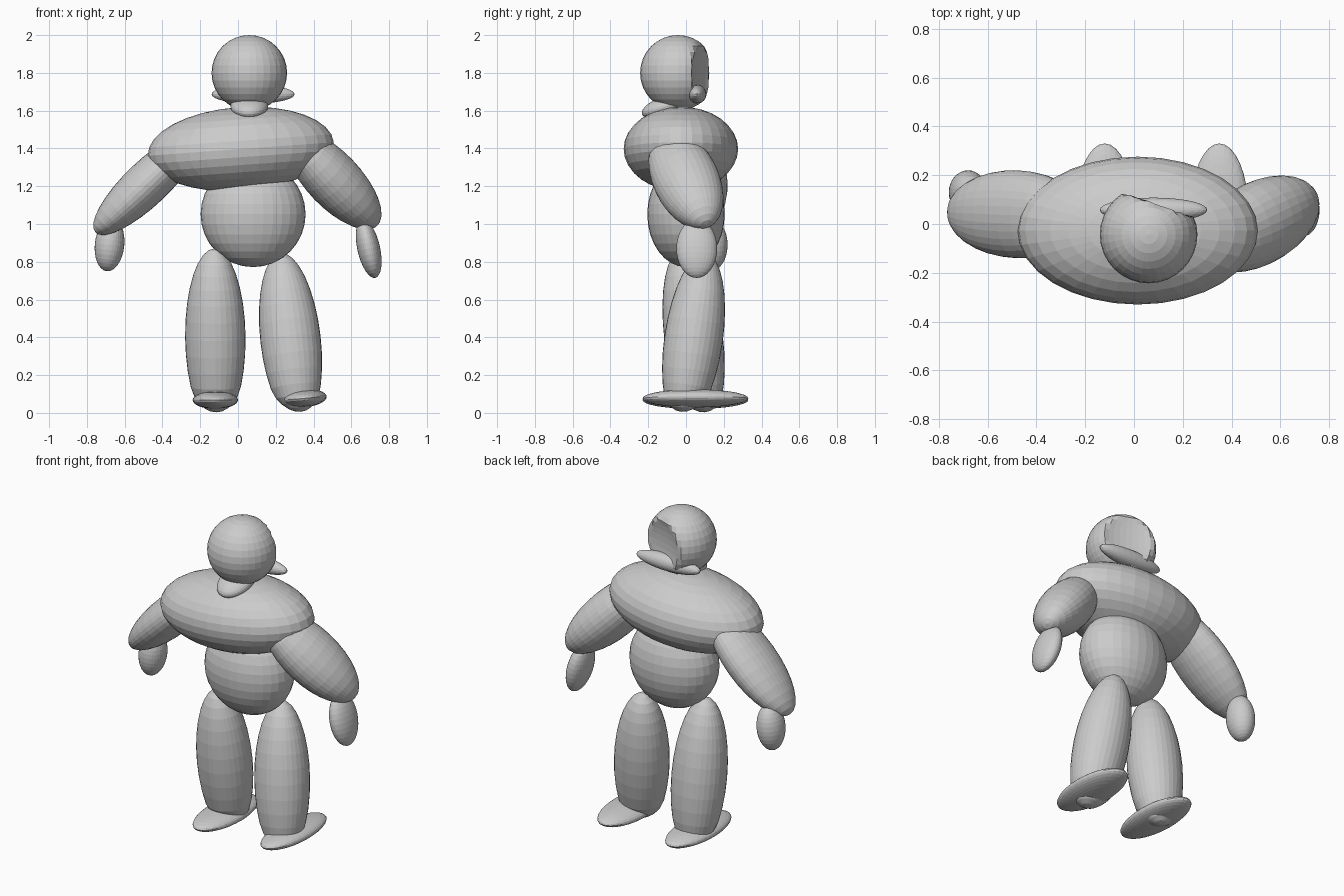
import bpy, bmesh
from mathutils import Vector, Matrix

if "Cube" in bpy.data.objects:
    bpy.data.objects.remove(bpy.data.objects["Cube"])

grey = bpy.data.materials.new("clay grey")
grey.diffuse_color = (0.6, 0.6, 0.6, 1)
grey.use_nodes = True
grey.node_tree.nodes["Principled BSDF"].inputs["Base Color"].default_value = grey.diffuse_color


def ellipsoid(name, center, axis, rx, ry, deform=None):
    """Flat-shaded ellipsoid; axis is its upright half-axis vector."""
    axis = Vector(axis)
    rot = Vector((0, 0, 1)).rotation_difference(axis).to_matrix().to_4x4()
    mat = Matrix.Translation(center) @ rot @ Matrix.Diagonal((rx, ry, axis.length, 1))
    bm = bmesh.new()
    bmesh.ops.create_uvsphere(bm, u_segments=32, v_segments=16, radius=1, matrix=mat)
    if deform:
        for v in bm.verts:
            deform(v.co)
    mesh = bpy.data.meshes.new(name)
    bm.to_mesh(mesh)
    bm.free()
    mesh.materials.append(grey)
    obj = bpy.data.objects.new(name, mesh)
    bpy.context.collection.objects.link(obj)
    return obj


HEAD = Vector((0.06, -0.043, 1.8))
DENT = Vector((0.33, 0.94, 0)).normalized()


def dent_back(co):
    # press the back of the head into a shallow dish
    over = (co - HEAD).dot(DENT) - 0.13
    if over > 0:
        co -= DENT * over * 1.3


def squash_sole(co):
    # flatten the lower end of the leg
    if co.z < 0.1:
        co.z = 0.1 - (0.1 - co.z) * 0.57


# Head, neck and the roll behind the head
ellipsoid("head", HEAD, (0, 0, 0.2), 0.2, 0.2, dent_back)
ellipsoid("neck", (0.06, -0.10, 1.625), (0, -0.017, 0.052), 0.1, 0.14)
ellipsoid("nape_roll", (0.08, 0.058, 1.687), (0, 0, 0.05), 0.22, 0.05)

# Trunk
ellipsoid("chest", (0.015, -0.027, 1.397), (-0.016, 0, 0.221), 0.493, 0.303)
ellipsoid("belly", (0.08, 0.0, 1.052), (0, 0, 0.28), 0.278, 0.205)

# Arms and hands
ellipsoid("left_arm", (-0.48, 0.04, 1.217), (0.275, -0.01, 0.262), 0.118, 0.18)
ellipsoid("right_arm", (0.505, 0.0, 1.235), (-0.23, -0.11, 0.24), 0.145, 0.175)
ellipsoid("left_hand", (-0.68, 0.13, 0.89), (0.015, 0, 0.14), 0.078, 0.09)
ellipsoid("right_hand", (0.692, 0.057, 0.87), (-0.035, 0, 0.155), 0.06, 0.108)

# Legs and feet
ellipsoid("left_leg", (-0.12, 0.04, 0.40), (-0.005, -0.06, 0.47), 0.16, 0.155, squash_sole)
ellipsoid("right_leg", (0.278, 0.04, 0.39), (-0.052, 0.065, 0.455), 0.16, 0.155, squash_sole)
ellipsoid("left_foot", (-0.12, 0.05, 0.068), (0, 0, 0.047), 0.12, 0.28)
ellipsoid("right_foot", (0.35, 0.05, 0.077), (-0.004, 0, 0.047), 0.12, 0.28)
